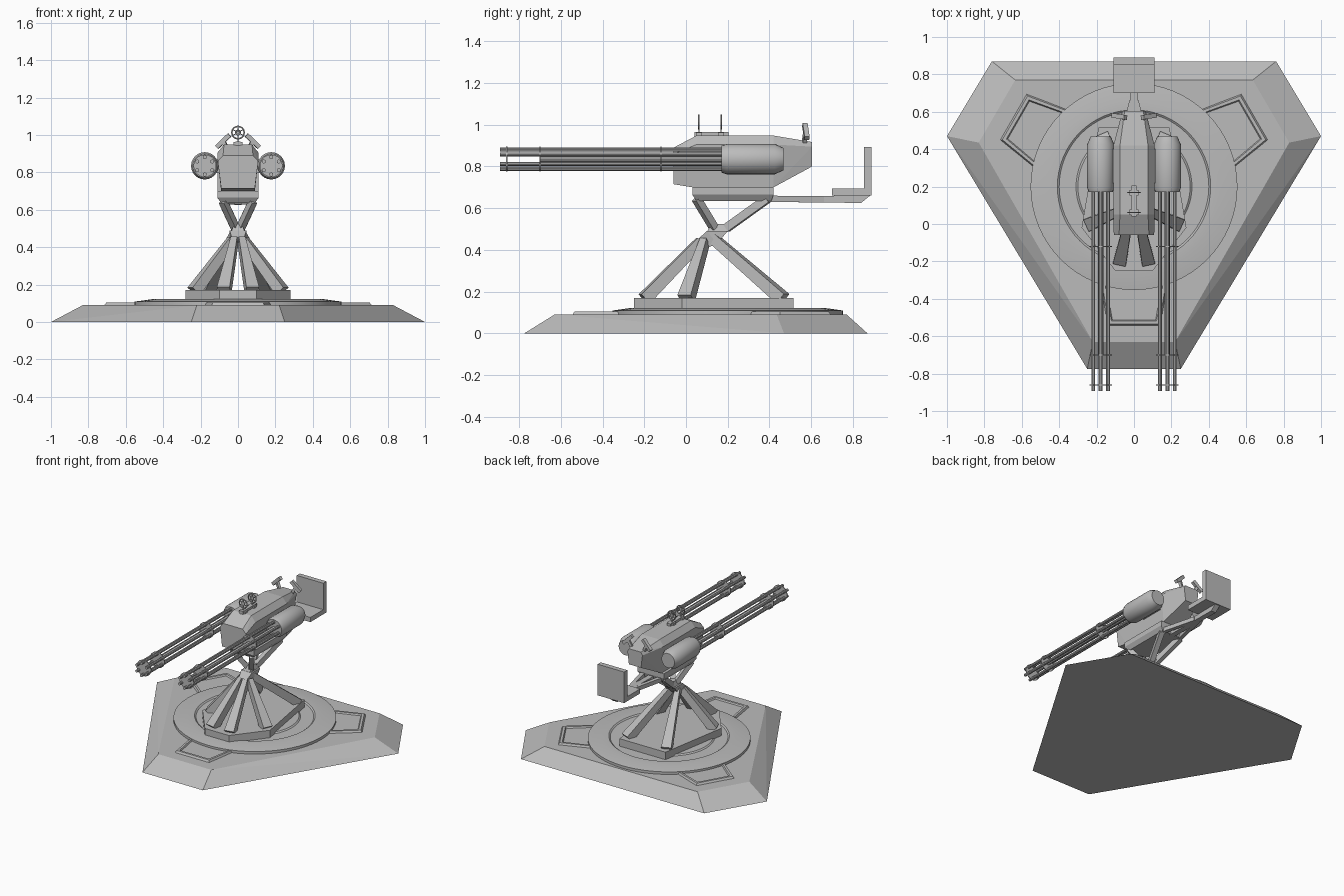
import bpy, bmesh, math
from mathutils import Vector

if "Cube" in bpy.data.objects:
    bpy.data.objects.remove(bpy.data.objects["Cube"])

grey = bpy.data.materials.new("gunmetal grey")
grey.diffuse_color = (0.5, 0.5, 0.5, 1)
grey.use_nodes = True
grey.node_tree.nodes["Principled BSDF"].inputs["Base Color"].default_value = grey.diffuse_color


def finish(name, bm, smooth=False):
    bmesh.ops.recalc_face_normals(bm, faces=bm.faces)
    me = bpy.data.meshes.new(name)
    bm.to_mesh(me)
    bm.free()
    me.materials.append(grey)
    ob = bpy.data.objects.new(name, me)
    bpy.context.collection.objects.link(ob)
    if smooth:
        bpy.ops.object.select_all(action='DESELECT')
        ob.select_set(True)
        bpy.context.view_layer.objects.active = ob
        bpy.ops.object.shade_smooth_by_angle(angle=math.radians(35))
    return ob


def hull(name, pts, recess=None):
    """Convex solid around points; recess = (border, depth) sinks the top face."""
    bm = bmesh.new()
    for p in pts:
        bm.verts.new(p)
    r = bmesh.ops.convex_hull(bm, input=bm.verts)
    junk = [g for g in set(r['geom_interior'] + r['geom_unused']) if isinstance(g, bmesh.types.BMVert)]
    bmesh.ops.delete(bm, geom=junk, context='VERTS')
    bmesh.ops.dissolve_limit(bm, angle_limit=0.02, verts=bm.verts, edges=bm.edges)
    bmesh.ops.recalc_face_normals(bm, faces=bm.faces)
    if recess:
        bm.normal_update()
        top = [f for f in bm.faces if f.normal.z > 0.95]
        bmesh.ops.inset_individual(bm, faces=top, thickness=recess[0])
        bmesh.ops.inset_individual(bm, faces=top, thickness=0.008, depth=-recess[1])
    return finish(name, bm)


def box(name, x0, x1, y0, y1, z0, z1):
    return hull(name, [(x, y, z) for x in (x0, x1) for y in (y0, y1) for z in (z0, z1)])


def mirror_pts(pts):
    return [(s * x, y, z) for s in (-1, 1) for x, y, z in pts]


def beam(name, p, q, w0, w1, d0, d1):
    """Rectangular bar from p to q, tapering in width and depth."""
    p, q = Vector(p), Vector(q)
    t = (q - p).normalized()
    side = t.cross(Vector((0, 0, 1))).normalized()
    up = side.cross(t)
    pts = []
    for c, w, d in ((p, w0, d0), (q, w1, d1)):
        pts += [c + side * a * w / 2 + up * b * d / 2 for a in (-1, 1) for b in (-1, 1)]
    return hull(name, pts)


def lathe(name, profile, centre, n, axis='Z'):
    """Revolve (radius, height) points around a vertical or lengthwise axis."""
    bm = bmesh.new()
    rings = []
    for r, h in profile:
        ring = []
        for i in range(n):
            a = 2 * math.pi * i / n
            u, v = r * math.cos(a), r * math.sin(a)
            p = (u, v, h) if axis == 'Z' else (u, h, v)
            ring.append(bm.verts.new(Vector(centre) + Vector(p)))
        rings.append(ring)
    for a, b in zip(rings, rings[1:]):
        for i in range(n):
            j = (i + 1) % n
            bm.faces.new((a[i], a[j], b[j], b[i]))
    bm.faces.new(rings[0])
    bm.faces.new(rings[-1])
    return finish(name, bm, True)


# Ground slab with sloped edges
hull("base_slab", mirror_pts([
    (1, .47, 0), (.76, .87, 0), (.25, -.775, 0),
    (.83, .435, .09), (.635, .77, .09), (.22, -.63, .09)]))

# Three recessed hatches around the turntable
for k, deg in enumerate((30, 150, 270)):
    a = math.radians(deg)
    d, s = Vector((math.cos(a), math.sin(a), 0)), Vector((-math.sin(a), math.cos(a), 0))
    c = Vector((0, .2, 0))
    pts = []
    for r, w, z in ((.49, .185, .08), (.75, .145, .08), (.49, .175, .104), (.735, .135, .104)):
        pts += [c + d * r + s * w * e + Vector((0, 0, z)) for e in (-1, 1)]
    hull("hatch_%d" % k, pts, (.022, .01))

# Turntable
lathe("turntable", [(.553, .085), (.553, .109), (.46, .122), (.41, .122), (.40, .114),
                    (.31, .114), (.30, .122), (.01, .122)], (0, .2, 0), 64)

# Pedestal foot plate and six legs
feet = [(.1, -.25), (.28, -.02), (.19, .515)]
hull("pedestal_plate", mirror_pts([(x, y, z) for x, y in feet for z in (.11, .17)]))
tops = [(.018, .07, .44), (.03, .09, .44), (.025, .13, .455)]
starts = [(.075, -.2, .165), (.235, .0, .165), (.165, .465, .165)]
for s in (-1, 1):
    for n, p, q in zip(("front", "side", "back"), starts, tops):
        beam(n + "_leg", (p[0] * s, p[1], p[2]), (q[0] * s, q[1], q[2]), .07, .035, .06, .05)

# Apex block and yoke
hull("pedestal_head", mirror_pts([(.03, .045, .44), (.045, .10, .49), (.045, .20, .49),
                                  (.045, .15, .43), (.03, .08, .40)]))
hull("yoke_base", mirror_pts([(.035, .10, .485), (.035, .20, .485),
                              (.022, .12, .525), (.022, .23, .525)]))
for s in (-1, 1):
    beam("yoke_front_arm", (.015 * s, .135, .505), (.08 * s, .05, .645), .035, .035, .035, .035)
    beam("yoke_back_arm", (.015 * s, .195, .505), (.08 * s, .39, .645), .035, .035, .04, .04)
    beam("seat_fork", (.075 * s, .39, .645), (.012 * s, .66, .642), .03, .025, .03, .03)

# Cradle under the gun body
hull("cradle", mirror_pts([(.11, .03, .70), (.11, .42, .70), (.11, .03, .665), (.11, .42, .665),
                           (.09, .05, .635), (.09, .41, .635)]))

# Seat and its rail
hull("seat_rail", mirror_pts([(.02, .40, .655), (.02, .40, .63), (.02, .84, .625),
                              (.02, .885, .662)]))
box("seat", -.11, .11, .70, .89, .66, .695)
box("seat_back", -.11, .11, .853, .89, .66, .893)

# Gun body lofted along its length
hull("gun_body", mirror_pts([
    (.09, -.06, .715), (.108, -.06, .86), (.08, -.06, .89),
    (.09, .03, .70), (.11, .05, .905), (.075, .05, .948),
    (.09, .42, .70), (.11, .42, .905), (.075, .42, .948),
    (.05, .605, .80), (.062, .605, .895), (.05, .605, .917)]))

# Twin rotary guns
for s, side in ((-1, "left"), (1, "right")):
    c = (.178 * s, 0, .835)
    lathe(side + "_gun_housing", [(.01, .17), (.064, .17), (.073, .195), (.073, .425),
                                  (.054, .467), (.01, .467)], c, 24, 'Y')
    box(side + "_gun_mount", min(.09 * s, .13 * s), max(.09 * s, .13 * s), .22, .40, .80, .87)
    lathe(side + "_gun_spindle", [(.014, -.70), (.014, .18)], c, 8, 'Y')
    for i in range(6):
        a = math.radians(90 + 60 * i)
        b = (c[0] + .046 * math.cos(a), 0, c[2] + .046 * math.sin(a))
        lathe(side + "_barrel", [(.0105, -.892), (.0105, .18)], b, 10, 'Y')
    for y in (-.86, -.70, -.12):
        lathe(side + "_barrel_clamp", [(.06, y - .003), (.06, y + .003)], c, 20, 'Y')

# Sight rail with two ring sights
box("sight_rail", -.014, .014, .04, .205, .94, .966)
for y in (.062, .168):
    box("sight_foot", -.025, .025, y - .015, y + .015, .945, .962)
    box("sight_post", -.004, .004, y - .003, y + .003, .95, 1.046)
    for k in (-1, 1):
        beam("sight_spoke", (-.03, y, 1.013 - .017 * k), (.03, y, 1.013 + .017 * k),
             .005, .005, .005, .005)
    for r in (.033, .012):
        bpy.ops.mesh.primitive_torus_add(location=(0, y, 1.013), rotation=(math.pi / 2, 0, 0),
                                         major_radius=r, minor_radius=.004,
                                         major_segments=20, minor_segments=6)
        bpy.context.object.name = "sight_ring"
        bpy.context.object.data.materials.append(grey)

# Rear hand grips
for s in (-1, 1):
    beam("grip_post", (.045 * s, .565, .90), (.08 * s, .575, .97), .02, .02, .02, .02)
    beam("hand_grip", (.113 * s, .58, .935), (.045 * s, .57, 1.0), .024, .024, .024, .024)
